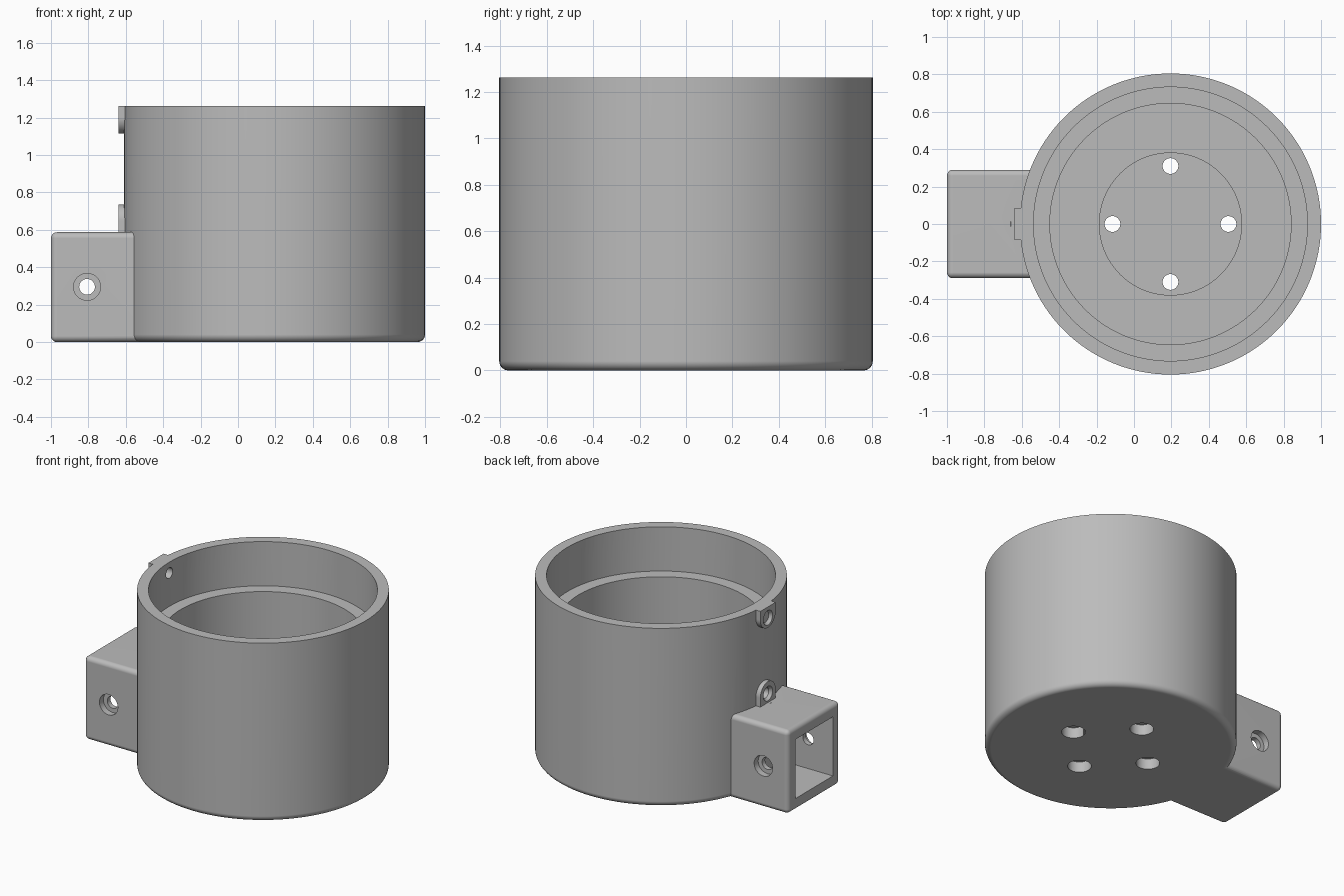
import bpy, bmesh, math
from mathutils import Matrix, Vector

old = bpy.data.objects.get("Cube")
if old:
    bpy.data.objects.remove(old, do_unlink=True)

CX = 0.195          # axis of the round housing
SEG = 128

grey = bpy.data.materials.new("plain grey")
grey.use_nodes = True
colour = (0.5, 0.5, 0.5, 1)
grey.diffuse_color = colour
grey.node_tree.nodes["Principled BSDF"].inputs["Base Color"].default_value = colour


def make(name, bm):
    bmesh.ops.recalc_face_normals(bm, faces=bm.faces[:])
    me = bpy.data.meshes.new(name)
    bm.to_mesh(me)
    bm.free()
    me.materials.append(grey)
    ob = bpy.data.objects.new(name, me)
    bpy.context.collection.objects.link(ob)
    return ob


def lathe(name, profile):
    """Solid of revolution about the housing axis; profile runs axis to axis."""
    bm = bmesh.new()
    verts = [bm.verts.new((CX + r, 0, z)) for r, z in profile]
    edges = [bm.edges.new(pair) for pair in zip(verts, verts[1:])]
    bmesh.ops.spin(bm, geom=verts + edges, cent=(CX, 0, 0), axis=(0, 0, 1),
                   angle=math.tau, steps=SEG, use_merge=False)
    bmesh.ops.remove_doubles(bm, verts=bm.verts[:], dist=1e-4)
    return make(name, bm)


def box(name, lo, hi, bevel=0):
    lo, hi = Vector(lo), Vector(hi)
    bm = bmesh.new()
    bmesh.ops.create_cube(bm, size=1, matrix=Matrix.Translation((lo + hi) / 2)
                          @ Matrix.Diagonal((*(hi - lo), 1)))
    if bevel:
        bmesh.ops.bevel(bm, geom=bm.edges[:], offset=bevel, segments=5,
                        profile=0.5, affect='EDGES')
    return make(name, bm)


def rod(name, a, b, r, r2=None):
    a, b = Vector(a), Vector(b)
    d = b - a
    bm = bmesh.new()
    bmesh.ops.create_cone(bm, cap_ends=True, segments=40, radius1=r,
                          radius2=r if r2 is None else r2, depth=d.length,
                          matrix=Matrix.Translation((a + b) / 2)
                          @ d.to_track_quat('Z', 'Y').to_matrix().to_4x4())
    return make(name, bm)


def lug(name, z, end):
    """Pad on the wall, rounded about z and straight towards end."""
    r, x0, x1 = 0.085, -0.64, -0.5
    s = 1 if end < z else -1
    arc = [(r * math.cos(t), z + s * r * math.sin(t))
           for t in (math.pi * i / 20 for i in range(21))]
    outline = [(r, end)] + arc + [(-r, end)]
    bm = bmesh.new()
    face = bm.faces.new([bm.verts.new((x0, y, h)) for y, h in outline])
    ext = bmesh.ops.extrude_face_region(bm, geom=[face])
    moved = [v for v in ext["geom"] if isinstance(v, bmesh.types.BMVert)]
    bmesh.ops.translate(bm, verts=moved, vec=(x1 - x0, 0, 0))
    return make(name, bm)


def combine(target, other, op):
    other.hide_render = True
    mod = target.modifiers.new(op, 'BOOLEAN')
    mod.operation, mod.solver, mod.object = op, 'EXACT', other
    bpy.context.view_layer.objects.active = target
    bpy.ops.object.modifier_apply(modifier=mod.name)
    bpy.data.objects.remove(other, do_unlink=True)


# Round housing with a rounded bottom edge
R, H, F = 0.805, 1.262, 0.04
fillet = [(R - F + F * math.sin(t), F - F * math.cos(t))
          for t in (math.pi / 2 * i / 6 for i in range(7))]
housing = lathe("housing", [(0, 0)] + fillet + [(R, H), (0, H)])

# Square socket block and the two screw lugs on the side
for part in (box("socket_block", (-1, -0.29, 0), (-0.3, 0.29, 0.587), 0.032),
             lug("upper_lug", 1.2, H), lug("lower_lug", 0.65, 0.5)):
    combine(housing, part, 'UNION')

# Stepped bore with a shallow round recess in the floor
cutters = [lathe("bore", [(0, 0.12), (0.38, 0.12), (0.38, 0.15), (0.645, 0.15),
                          (0.645, 0.95), (0.732, 0.95), (0.732, 1.4), (0, 1.4)])]

# Square socket
cutters.append(box("socket", (-1.1, -0.21, 0.085), (-0.61, 0.21, 0.502)))

# Counterbored cross holes through the block walls
for s in (-1, 1):
    cutters.append(rod("cross_hole", (-0.807, s * 0.1, 0.295), (-0.807, s * 0.4, 0.295), 0.042))
    cutters.append(rod("cross_bore", (-0.807, s * 0.245, 0.295), (-0.807, s * 0.4, 0.295), 0.072))

# Four counterbored floor holes
for i in range(4):
    a = math.pi / 2 * i
    x, y = CX + 0.31 * math.cos(a), 0.31 * math.sin(a)
    cutters.append(rod("floor_hole", (x, y, -0.1), (x, y, 0.3), 0.042))
    cutters.append(rod("floor_bore", (x, y, -0.1), (x, y, 0.075), 0.076))

# Lug screw holes with a countersunk mouth
for z in (1.185, 0.65):
    cutters.append(rod("lug_hole", (-0.8, 0, z), (-0.35, 0, z), 0.037))
    cutters.append(rod("lug_mouth", (-0.66, 0, z), (-0.62, 0, z), 0.065, 0.037))

for c in cutters:
    combine(housing, c, 'DIFFERENCE')

# Smooth curves, crisp edges
bpy.ops.object.select_all(action='DESELECT')
housing.select_set(True)
bpy.context.view_layer.objects.active = housing
bpy.ops.object.shade_smooth_by_angle(angle=math.radians(30))
wn = housing.modifiers.new("weighted normals", 'WEIGHTED_NORMAL')
wn.keep_sharp = True
